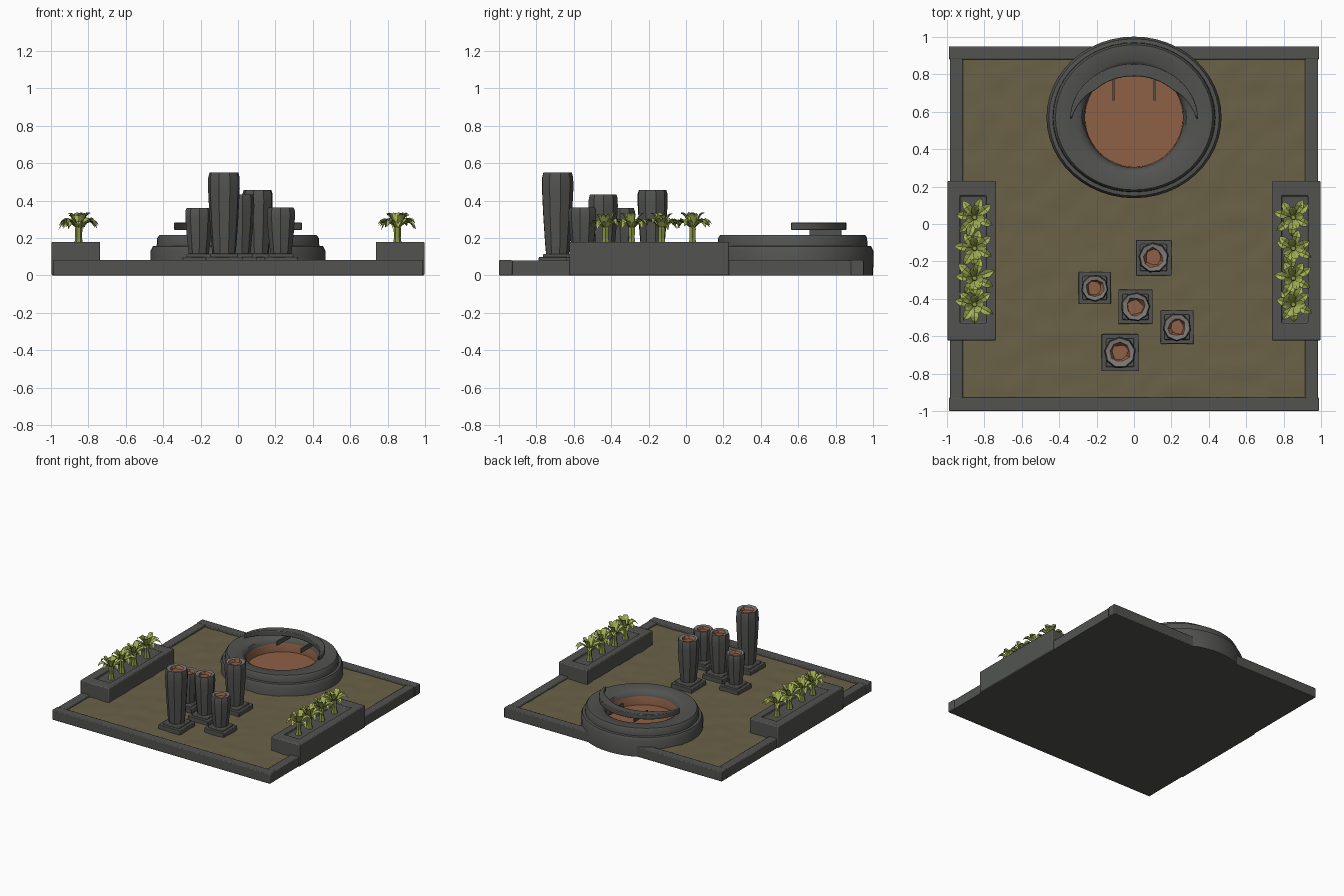
import bpy, bmesh, math, random
from mathutils import Vector, noise

random.seed(4)
if bpy.data.objects.get("Cube"):
    bpy.data.objects.remove(bpy.data.objects["Cube"], do_unlink=True)


def material(name, r, g, b):
    m = bpy.data.materials.new(name)
    m.use_nodes = True
    m.diffuse_color = (r, g, b, 1)
    m.node_tree.nodes["Principled BSDF"].inputs["Base Color"].default_value = (r, g, b, 1)
    return m


STONE = material("grey stone", 0.085, 0.088, 0.082)
PALE = material("pale worn stone", 0.21, 0.195, 0.185)
SAND = material("sand", 0.145, 0.12, 0.063)
RUST = material("rusty clay", 0.27, 0.115, 0.062)
LEAF = material("leaf green", 0.37, 0.44, 0.09)
STEM = material("stem green", 0.25, 0.30, 0.06)


def finish(bm, name, mats, bevel=0, smooth=True):
    bmesh.ops.recalc_face_normals(bm, faces=bm.faces)
    mesh = bpy.data.meshes.new(name)
    bm.to_mesh(mesh)
    bm.free()
    ob = bpy.data.objects.new(name, mesh)
    bpy.context.collection.objects.link(ob)
    for m in mats:
        mesh.materials.append(m)
    if bevel:
        mod = ob.modifiers.new("worn edges", "BEVEL")
        mod.width, mod.segments = bevel, 2
    if smooth:
        bpy.ops.object.select_all(action="DESELECT")
        ob.select_set(True)
        bpy.context.view_layer.objects.active = ob
        bpy.ops.object.shade_smooth_by_angle(angle=math.radians(35))
    return ob


def box(name, x0, x1, y0, y1, z0, z1, mat=STONE, bevel=0.006):
    bm = bmesh.new()
    bmesh.ops.create_cube(bm, size=1)
    for v in bm.verts:
        v.co = ((x0 + x1) / 2 + v.co.x * (x1 - x0), (y0 + y1) / 2 + v.co.y * (y1 - y0),
                (z0 + z1) / 2 + v.co.z * (z1 - z0))
    return finish(bm, name, [mat], bevel)


def loft(bm, rings, cap_start=False, cap_end=False, mats=None):
    """Skin closed rings of points; optional material index per band."""
    vs = [[bm.verts.new(p) for p in ring] for ring in rings]
    n = len(vs[0])
    for k in range(len(vs) - 1):
        for i in range(n):
            j = (i + 1) % n
            f = bm.faces.new((vs[k][i], vs[k][j], vs[k + 1][j], vs[k + 1][i]))
            f.material_index = mats[k] if mats else 0
    if cap_start:
        bm.faces.new(vs[0])
    if cap_end:
        bm.faces.new(vs[-1]).material_index = mats[-1] if mats else 0


def circle(cx, cy, z, rx, ry, n, turn=0):
    return [(cx + rx * math.cos(turn + math.tau * i / n),
             cy + ry * math.sin(turn + math.tau * i / n), z) for i in range(n)]


# Ground slab, raised border and uneven sand
box("ground_slab", -0.985, 0.985, -0.995, 0.945, 0, 0.05, bevel=0)
box("border_front", -0.99, 0.99, -1, -0.928, 0, 0.082)
box("border_back", -0.99, 0.99, 0.88, 0.95, 0, 0.082)
for side, s in (("left", 1), ("right", -1)):
    box("border_" + side, *sorted((s * 0.915, s * 0.985)), -0.995, 0.945, 0, 0.08)

bm = bmesh.new()
bmesh.ops.create_grid(bm, x_segments=44, y_segments=44, size=0.93)
for v in bm.verts:
    v.co.y -= 0.025
    v.co.z = 0.064 + 0.008 * noise.noise(v.co * 11)
finish(bm, "sand_bed", [SAND])

# Round stepped basin with a clay floor
CX, CY = 0, 0.57
profile = [(0.465, 0.43, 0), (0.468, 0.432, 0.13), (0.455, 0.42, 0.156), (0.435, 0.4, 0.158),
           (0.432, 0.398, 0.2), (0.42, 0.388, 0.216), (0.31, 0.305, 0.216), (0.28, 0.282, 0.2),
           (0.265, 0.268, 0.17), (0.262, 0.265, 0.1)]
bm = bmesh.new()
loft(bm, [circle(CX, CY, z, rx, ry, 48) for rx, ry, z in profile], True, True,
     [0] * (len(profile) - 2) + [1])
bm.faces.ensure_lookup_table()
for f in bm.faces:
    if len(f.verts) > 4 and f.calc_center_median().z > 0.05:
        f.material_index = 1
finish(bm, "basin", [STONE, RUST])

# Crescent ledge held over the back of the basin
bm = bmesh.new()
rings = []
N = 28
for i in range(N + 1):
    a = math.pi * i / N
    taper = min(1, 0.12 + 4 * min(i, N - i) / N)
    c, s = math.cos(a), math.sin(a)
    outer = Vector((0.342 * c, 0.297 * s - 0.01))
    inner = outer.lerp(Vector((0.265 * c, 0.2 * s + 0.02)), taper)
    rings.append([(CX + p.x, CY + p.y, z) for p, z in
                  ((outer, 0.243), (outer, 0.284), (inner, 0.284), (inner, 0.243))])
loft(bm, rings, True, True)
finish(bm, "crescent_ledge", [STONE], 0.005)
for side, s in (("left", 1), ("right", -1)):
    box("ledge_bracket_" + side, s * 0.11 - 0.006, s * 0.11 + 0.006, 0.66, 0.83,
        0.21, 0.245, bevel=0.002)


# Tapered pillars on square plates, hollow at the top
def pillar(name, x, y, top, r):
    half = r + 0.012
    box(name + "_plate", x - half, x + half, y - half, y + half, 0.05, 0.098, bevel=0.004)
    box(name + "_foot", x - r * 0.87, x + r * 0.87, y - r * 0.87, y + r * 0.87, 0.09, 0.116,
        bevel=0.006)
    h = top - 0.11
    turn = random.random()
    shape = [(0.72, 0), (0.78, 0.12), (0.9, 0.45), (0.99, 0.8), (0.98, 0.94), (0.9, 1)]
    rings = [circle(x, y, 0.11 + t * h, r * k, r * k, 9, turn) for k, t in shape]
    for k, z in ((0.62, top - 0.004), (0.5, top - 0.025)):
        rings.append([(px + random.uniform(-0.006, 0.006), py + random.uniform(-0.006, 0.006), z)
                      for px, py, _ in circle(x, y, z, r * k, r * k, 9, turn)])
    bm = bmesh.new()
    loft(bm, rings, True, True, [0] * 5 + [1, 2, 2])
    finish(bm, name, [STONE, PALE, RUST])


for i, spec in enumerate([(0.105, -0.18, 0.458, 0.083), (-0.21, -0.343, 0.36, 0.074),
                          (0.008, -0.443, 0.432, 0.08), (0.23, -0.552, 0.362, 0.077),
                          (-0.075, -0.688, 0.55, 0.087)]):
    pillar("pillar_%d" % (i + 1), *spec)


# Leafy plants
def plant(name, x, y):
    bm = bmesh.new()
    loft(bm, [circle(x, y, z, r, r, 6) for r, z in
              ((0.026, 0.155), (0.018, 0.2), (0.02, 0.25), (0.012, 0.275))], True, True)
    for f in bm.faces:
        f.material_index = 1
    count = 11
    for i in range(count):
        a = math.tau * i / count + random.uniform(-0.2, 0.2)
        upright = i % 3 == 0
        length = random.uniform(0.04, 0.06) if upright else random.uniform(0.085, 0.108)
        rise = random.uniform(0.07, 0.085) if upright else random.uniform(0.055, 0.075)
        droop = 0 if upright else random.uniform(0.035, 0.065)
        out, across = Vector((math.cos(a), math.sin(a), 0)), Vector((-math.sin(a), math.cos(a), 0))
        rows = []
        for t, w in ((0, 0.008), (0.3, 0.017), (0.6, 0.023), (0.82, 0.015), (1, 0.001)):
            z = 0.25 + rise * math.sin(t * math.pi / 2) - droop * t ** 3
            mid = Vector((x, y, z)) + out * (0.008 + length * t)
            lift = Vector((0, 0, w * 0.45))
            rows.append([bm.verts.new(p) for p in
                         (mid - across * w + lift, mid, mid + across * w + lift)])
        for p, q in zip(rows, rows[1:]):
            for k in (0, 1):
                bm.faces.new((p[k], p[k + 1], q[k + 1], q[k]))
    finish(bm, name, [LEAF, STEM], smooth=False)


# Planter troughs on both sides
def rect(x0, x1, y0, y1, z):
    return [(x0, y0, z), (x1, y0, z), (x1, y1, z), (x0, y1, z)]


for side, s in (("left", 1), ("right", -1)):
    cx = s * 0.867
    outer = (cx - 0.13, cx + 0.13, -0.623, 0.23)
    inner = (s * 0.86 - 0.07, s * 0.86 + 0.07, -0.53, 0.15)
    bm = bmesh.new()
    loft(bm, [rect(*outer, 0), rect(*outer, 0.18), rect(*inner, 0.18), rect(*inner, 0.155)],
         True, True)
    finish(bm, "planter_" + side, [STONE], 0.007)
    for i, y in enumerate((-0.43, -0.29, -0.13, 0.035)):
        plant("plant_%s_%d" % (side, i + 1), s * 0.852, y)
